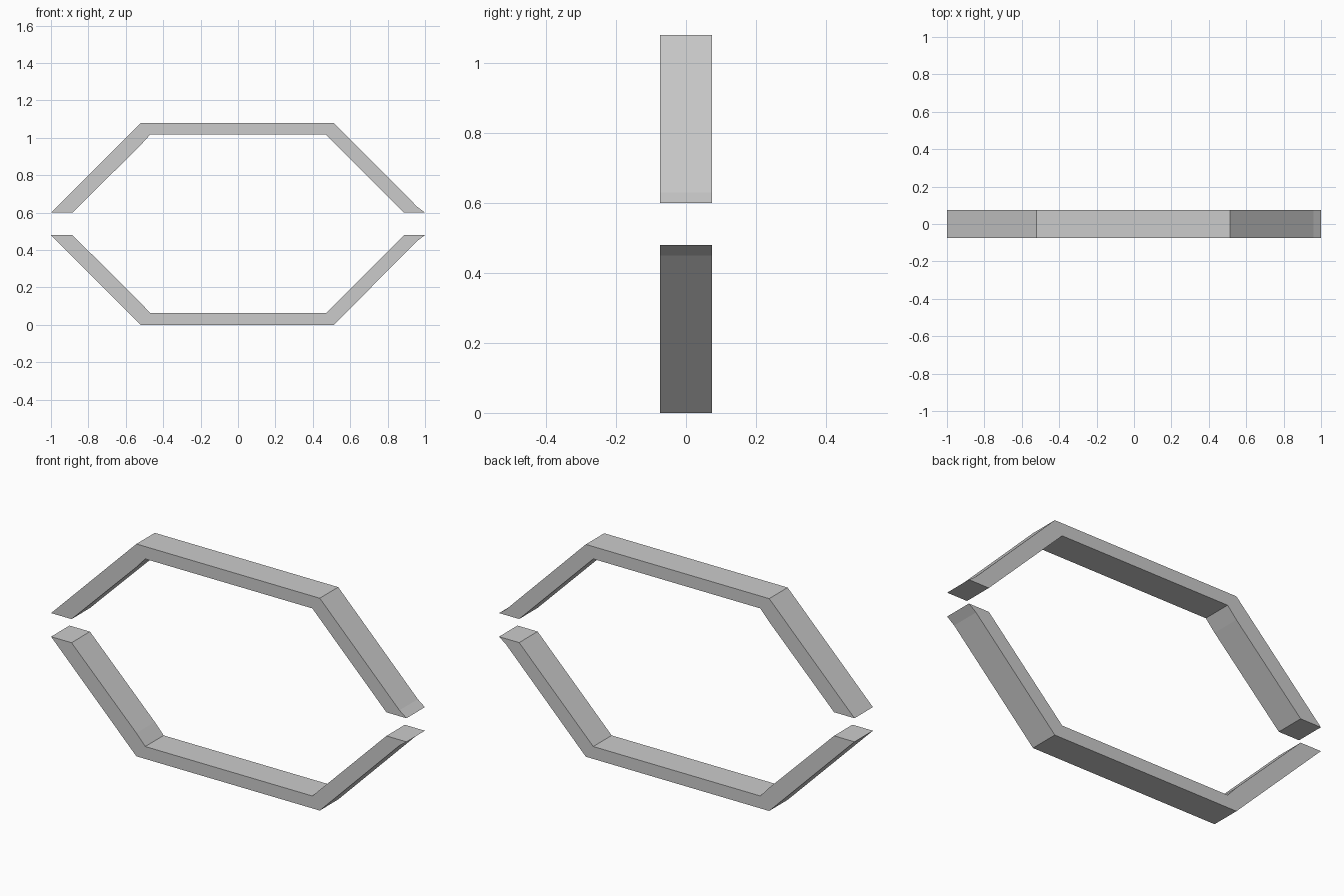
import bpy
import bmesh

if "Cube" in bpy.data.objects:
    bpy.data.objects.remove(bpy.data.objects["Cube"])

HALF_DEPTH = 0.074
HEIGHT = 1.08

# Cross-section of the lower bracket in (x, z), counter-clockwise from the front
PROFILE = [
    (-1.0, 0.48), (-0.52, 0.0), (0.512, 0.0), (0.96, 0.45), (1.0, 0.48),
    (0.887, 0.48), (0.47, 0.063), (-0.47, 0.063), (-0.52, 0.118), (-0.885, 0.48),
]


def bracket(name, points):
    """Extrude a closed x-z profile along y."""
    bm = bmesh.new()
    face = bm.faces.new([bm.verts.new((x, -HALF_DEPTH, z)) for x, z in points])
    result = bmesh.ops.extrude_face_region(bm, geom=[face], use_keep_orig=True)
    moved = [g for g in result["geom"] if isinstance(g, bmesh.types.BMVert)]
    bmesh.ops.translate(bm, verts=moved, vec=(0, 2 * HALF_DEPTH, 0))
    bmesh.ops.recalc_face_normals(bm, faces=bm.faces)
    mesh = bpy.data.meshes.new(name)
    bm.to_mesh(mesh)
    bm.free()
    obj = bpy.data.objects.new(name, mesh)
    bpy.context.collection.objects.link(obj)
    return obj


# Lower bracket, and the upper one mirrored about mid-height
bracket("lower_bracket", PROFILE)
bracket("upper_bracket", [(x, HEIGHT - z) for x, z in PROFILE])
